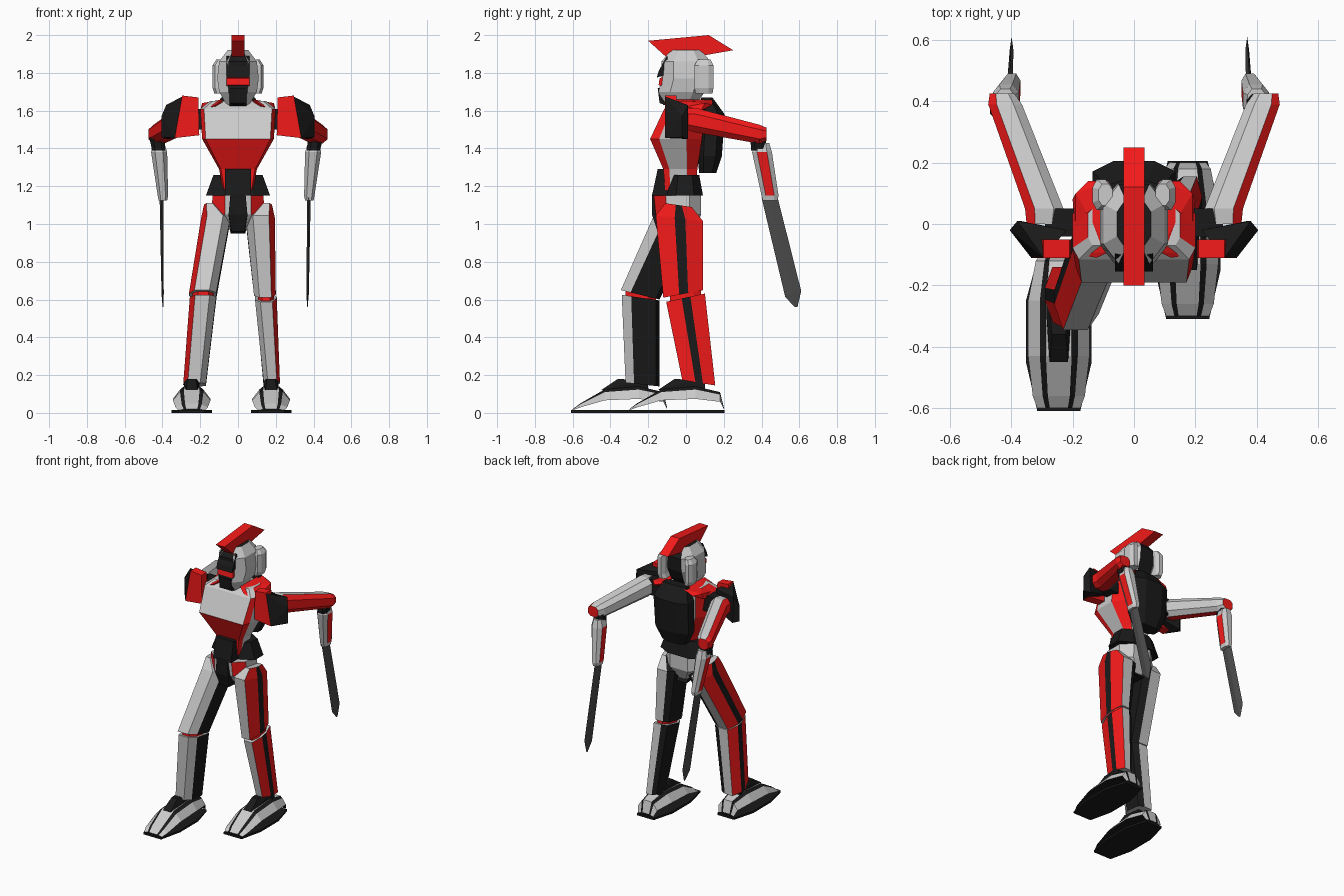
import bpy, bmesh

cube = bpy.data.objects.get("Cube")
if cube:
    bpy.data.objects.remove(cube, do_unlink=True)


def material(name, rgb):
    m = bpy.data.materials.new(name)
    m.use_nodes = True
    m.diffuse_color = (*rgb, 1)
    bsdf = m.node_tree.nodes["Principled BSDF"]
    bsdf.inputs["Base Color"].default_value = (*rgb, 1)
    bsdf.inputs["Roughness"].default_value = 0.6
    return m


MATS = {
    "W": material("white_armour", (0.6, 0.6, 0.6)),
    "R": material("red_armour", (0.9, 0.01, 0.01)),
    "K": material("black_armour", (0.01, 0.01, 0.01)),
    "S": material("blade_steel", (0.07, 0.07, 0.07)),
}
KEYS = "WRKS"

# Cross-sections: edges run front, then outer side, back, inner side
OCT = [(-.5, -1), (.5, -1), (1, -.5), (1, .5), (.5, 1), (-.5, 1), (-1, .5), (-1, -.5)]
LEG = [(-.5, -1), (.6, -1), (1, -.2), (1, .25), (.6, 1), (-.4, 1), (-1, .8), (-1, -.5)]
CHEST = [(-.9, -1), (.9, -1), (1, -.65), (1, .4), (.7, 1), (-.7, 1), (-1, .4), (-1, -.65)]
FOOT = [(-1, 0), (1, 0), (.62, .75), (.42, 1), (-.42, 1), (-.62, .75)]
DIAMOND = [(0, -1), (1, 0), (0, 1), (-1, 0)]


def finish(name, bm):
    bmesh.ops.recalc_face_normals(bm, faces=bm.faces)
    mesh = bpy.data.meshes.new(name)
    bm.to_mesh(mesh)
    bm.free()
    for k in KEYS:
        mesh.materials.append(MATS[k])
    ob = bpy.data.objects.new(name, mesh)
    bpy.context.collection.objects.link(ob)
    return ob


def loft(name, profile, rings, bands, caps="W", side=1, axis="z"):
    """Skin rings (u0, u1, v0, v1, position, tilt); bands give a colour per face."""
    bm = bmesh.new()
    loops = []
    for u0, u1, v0, v1, w, *tilt in rings:
        t = tilt[0] if tilt else 0
        loop = []
        for u, v in profile:
            x = side * ((u0 + u1) / 2 + u * (u1 - u0) / 2)
            p = (v0 + v1) / 2 + v * (v1 - v0) / 2
            q = w + t * v
            loop.append(bm.verts.new((x, p, q) if axis == "z" else (x, q, p)))
        loops.append(loop)
    n = len(profile)
    if isinstance(bands, str):
        bands = [bands] * (len(rings) - 1)
    for a, b, cols in zip(loops, loops[1:], bands):
        cols = cols * n if len(cols) == 1 else cols
        for i in range(n):
            j = (i + 1) % n
            bm.faces.new((a[i], a[j], b[j], b[i])).material_index = KEYS.index(cols[i])
    for loop in (loops[0], loops[-1]):
        bm.faces.new(loop).material_index = KEYS.index(caps)
    return finish(name, bm)


def hull(name, points, key, side=1):
    bm = bmesh.new()
    for x, y, z in points:
        bm.verts.new((side * x, y, z))
    bmesh.ops.convex_hull(bm, input=bm.verts)
    for f in bm.faces:
        f.material_index = KEYS.index(key)
    return finish(name, bm)


def box(name, x0, x1, y0, y1, z0, z1, key, side=1):
    pts = [(x, y, z) for x in (x0, x1) for y in (y0, y1) for z in (z0, z1)]
    return hull(name, pts, key, side)


def slab(name, outline, half, key):
    """Side outline in y, z with a thickness across x."""
    return hull(name, [(s * half, y, z) for y, z in outline for s in (-1, 1)], key)


# Head
loft("head", OCT, [(-.06, .06, -.12, .05, 1.63), (-.1, .1, -.145, .1, 1.70),
                   (-.11, .11, -.13, .13, 1.77), (-.1, .1, -.13, .13, 1.86),
                   (-.055, .055, -.08, .08, 1.92)], "KWWWKWWW", "K")
slab("chin_guard", [(-.15, 1.72), (-.14, 1.64), (-.08, 1.62), (-.08, 1.72)], .045, "K")
slab("visor", [(-.145, 1.735), (-.14, 1.77), (-.09, 1.80), (-.09, 1.72)], .06, "R")
slab("brow", [(-.155, 1.775), (-.145, 1.81), (-.10, 1.89), (-.08, 1.80)], .062, "K")
slab("crest", [(-.2, 1.97), (.12, 2.0), (.25, 1.92), (.08, 1.89), (-.10, 1.88)], .034, "R")
loft("neck", OCT, [(-.06, .06, -.06, .06, 1.58), (-.05, .05, -.05, .05, 1.66)], "K", "K")

# Torso
loft("torso", CHEST, [(-.08, .08, -.11, .05, 1.18), (-.1, .1, -.12, .06, 1.29),
                      (-.19, .19, -.19, .085, 1.45), (-.2, .2, -.115, .095, 1.61),
                      (-.15, .15, -.07, .08, 1.65)],
     ["RRWRWRWR", "RRWRWRWR", "WRWRWRWR", "WWRRRRRW"])
loft("backpack", OCT, [(-.09, .09, .07, .16, 1.27), (-.13, .13, .06, .19, 1.36),
                       (-.135, .135, .07, .205, 1.58), (-.09, .09, .08, .14, 1.67)], "K", "K")
loft("waist", OCT, [(-.17, .17, -.10, .09, 1.15), (-.13, .13, -.08, .07, 1.26)], "K", "K")
slab("belt_panel", [(-.18, 1.15), (-.15, 1.29), (-.08, 1.29), (-.08, 1.15)], .07, "K")

# Pelvis
loft("pelvis", OCT, [(-.05, .05, -.10, .04, .97), (-.14, .14, -.16, .08, 1.05),
                     (-.135, .135, -.17, .08, 1.15)],
     ["WWWWWWWW", "WRWWWWWR"])
hull("crotch_guard", [(x * s, y, z) for s in (-1, 1) for x, y, z in
                      ((.035, -.15, .96), (.05, -.18, 1.05), (.04, -.18, 1.16),
                       (.04, .05, .95), (.04, -.1, 1.16))], "K")

for s, label in ((1, "left"), (-1, "right")):
    # Ear and shoulder
    loft(label + "_ear_cover", OCT, [(.07, .125, .05, .14, 1.69), (.08, .135, .045, .145, 1.72),
                                     (.08, .135, .045, .145, 1.84), (.07, .115, .06, .13, 1.87)],
         "W", side=s)
    hull(label + "_collar", [(.08, -.09, 1.66), (.19, -.1, 1.6), (.12, -.11, 1.63), (.2, .08, 1.6),
                             (.19, .1, 1.64), (.08, .14, 1.66), (.15, .14, 1.63), (.1, 0, 1.55)],
         "R", s)
    box(label + "_shoulder_joint", .17, .29, -.04, .05, 1.50, 1.61, "K", s)
    hull(label + "_pad_front", [(x, y, z) for y in (-.11, -.05) for x, z in
                                ((.205, 1.47), (.21, 1.67), (.295, 1.68), (.335, 1.455))], "R", s)
    hull(label + "_pad_side", [(.295, -.11, 1.675), (.335, -.11, 1.455), (.405, -.02, 1.57),
                               (.405, -.02, 1.46), (.38, .01, 1.63), (.22, -.02, 1.64),
                               (.22, -.02, 1.5), (.37, .01, 1.45)], "K", s)
    # Arm swept backwards
    loft(label + "_upper_arm", OCT, [(.24, .35, 1.5, 1.61, 0), (.23, .355, 1.485, 1.615, .05),
                                     (.365, .475, 1.425, 1.525, .39), (.39, .47, 1.44, 1.51, .425)],
         "RRRRWWWW", "R", s, "y")
    dx = 0 if s > 0 else .02
    loft(label + "_elbow", OCT, [(.365 + dx, .435 + dx, .345, .43, 1.39),
                                 (.37 + dx, .45 + dx, .34, .42, 1.46)], "K", "K", s)
    loft(label + "_forearm", OCT, [(.37 + dx, .43 + dx, .365, .44, 1.43),
                                   (.355 + dx, .44 + dx, .35, .455, 1.38),
                                   (.35 + dx, .405 + dx, .40, .49, 1.15),
                                   (.355 + dx, .40 + dx, .405, .485, 1.125)],
         ["W", "WWRWWWRW", "W"], side=s)
    cx = .375 + 1.5 * dx
    loft(label + "_blade", DIAMOND, [(cx - .01, cx + .01, .40, .485, 1.14),
                                     (cx - .012, cx, .525, .61, .63, .015),
                                     (cx - .01, cx - .006, .575, .59, .56)], "S", "S", s)

# Legs: thigh and shin rings for each step position
THIGHS = {
    1: [(.12, .18, -.11, .03, 1.10, -.01), (.04, .195, -.16, .09, 1.03, -.015),
        (.085, .20, -.12, .09, .63, .02)],
    -1: [(.12, .18, -.12, .02, 1.10, -.01), (.04, .195, -.17, .07, 1.03, -.015),
         (.115, .26, -.345, -.14, .625, -.025)],
}
SHINS = {
    1: [(.09, .205, -.105, .10, .61, .022), (.135, .222, -.02, .155, .16, -.015)],
    -1: [(.115, .255, -.34, -.14, .61, -.015), (.17, .29, -.32, -.14, .15, -.01)],
}
STEP = {1: (.175, 0), -1: (.245, -.30)}
for s, label in ((1, "left"), (-1, "right")):
    loft(label + "_thigh", LEG, THIGHS[s], "WRKRWKKW", "W", s)
    loft(label + "_shin", LEG, SHINS[s], "WRKRWKKW", "W", s)
    u0, u1, v0, v1, z, _ = SHINS[s][0]
    loft(label + "_knee", OCT, [(u0 + .015, u1 - .015, v0 + .02, v1 - .02, z + d)
                                for d in (-.04, .04)], "R", "R", s)
    # Foot with a dark sole and rim
    cx, dy = STEP[s]
    sections = [(-.30, .07, .02), (-.26, .085, .05), (-.13, .10, .125),
                (.05, .10, .14), (.18, .075, .11), (.2, .06, .03)]
    loft(label + "_foot", FOOT, [(cx - w, cx + w, .008, h, y + dy) for y, w, h in sections],
         "KWKWKW", "K", s, "y")
    outline = ((.07, -.31), (.107, -.15), (.107, .05), (.065, .205))
    hull(label + "_sole", [(cx + m * w, y + dy, z) for w, y in outline
                           for m in (-1, 1) for z in (0, .014)], "K", s)
    hull(label + "_ankle_guard", [(cx + m * w, y + dy, z) for m in (-1, 1) for w, y, z in
                                  ((.03, -.15, .12), (.022, -.06, .18), (.04, .0, .16),
                                   (.04, .10, .17), (.04, .10, .12))], "K", s)
